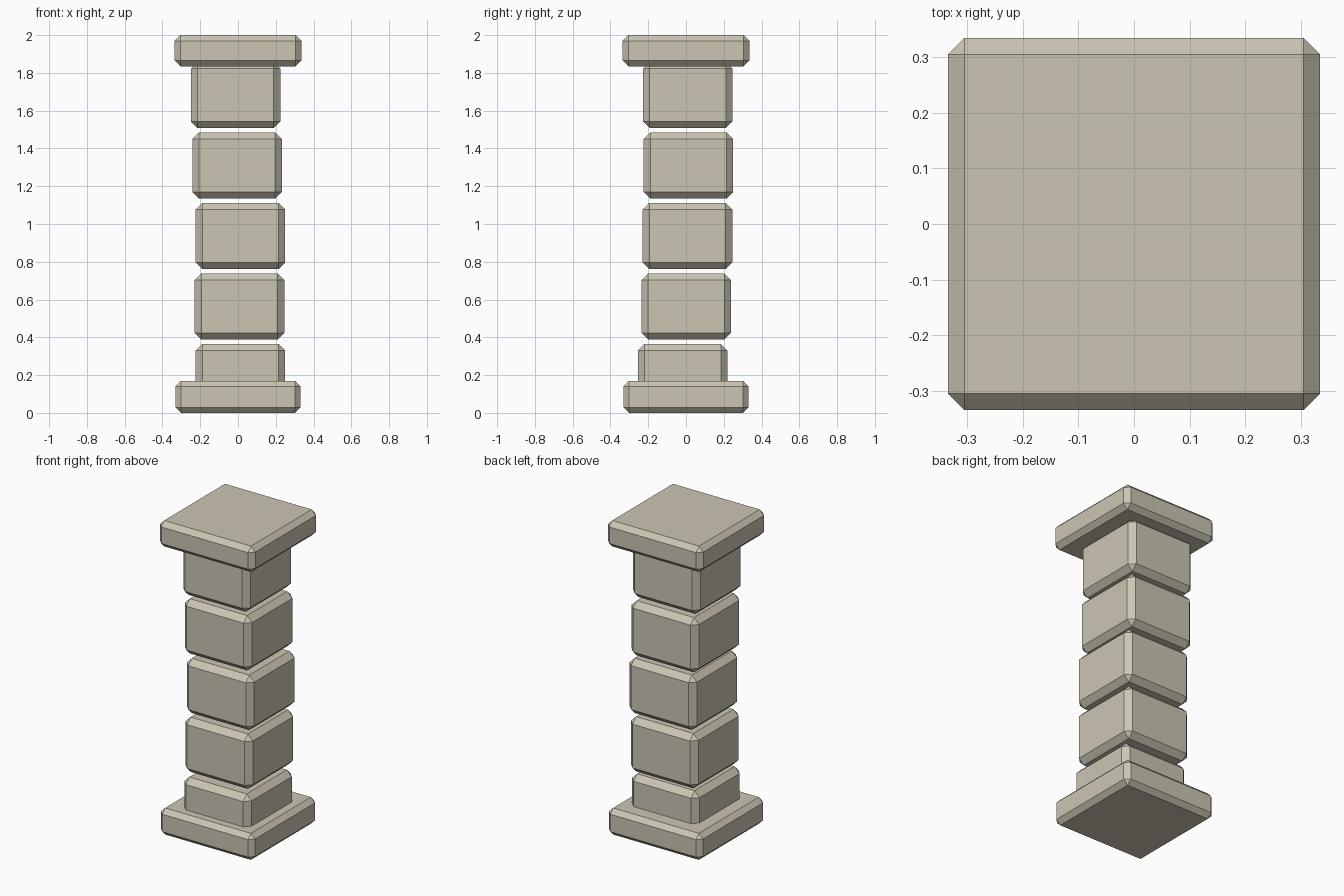
import bpy
import bmesh

if "Cube" in bpy.data.objects:
    bpy.data.objects.remove(bpy.data.objects["Cube"])

stone = bpy.data.materials.new("stone")
stone.diffuse_color = (0.60, 0.56, 0.45, 1.0)
stone.use_nodes = True
stone.node_tree.nodes["Principled BSDF"].inputs["Base Color"].default_value = stone.diffuse_color


def chamfered_block(name, x, y, z_bottom, width, height, chamfer):
    """Square stone with every edge cut by a single flat chamfer."""
    bm = bmesh.new()
    bmesh.ops.create_cube(bm, size=1.0)
    bmesh.ops.scale(bm, vec=(width, width, height), verts=bm.verts)
    bmesh.ops.bevel(bm, geom=bm.edges[:], offset=chamfer, offset_type='OFFSET',
                    segments=1, profile=0.5, affect='EDGES')
    mesh = bpy.data.meshes.new(name)
    bm.to_mesh(mesh)
    bm.free()
    mesh.materials.append(stone)
    obj = bpy.data.objects.new(name, mesh)
    obj.location = (x, y, z_bottom + height / 2)
    bpy.context.collection.objects.link(obj)
    return obj


# Wide slabs at the foot and the top
chamfered_block("base_slab", 0, 0, 0.0, 0.662, 0.169, 0.029)
chamfered_block("cap_slab", 0, 0, 1.835, 0.671, 0.165, 0.030)

# Five separate shaft stones, slightly shifted; the end ones sink into the slabs
shifts = [(0.013, -0.018), (0.008, 0.001), (0.013, 0.008),
          (-0.005, 0.013), (-0.013, 0.009)]
for i, (x, y) in enumerate(shifts):
    chamfered_block(f"shaft_stone_{i + 1}", x, y, 0.016 + 0.373 * i,
                    0.474, 0.349, 0.035)
